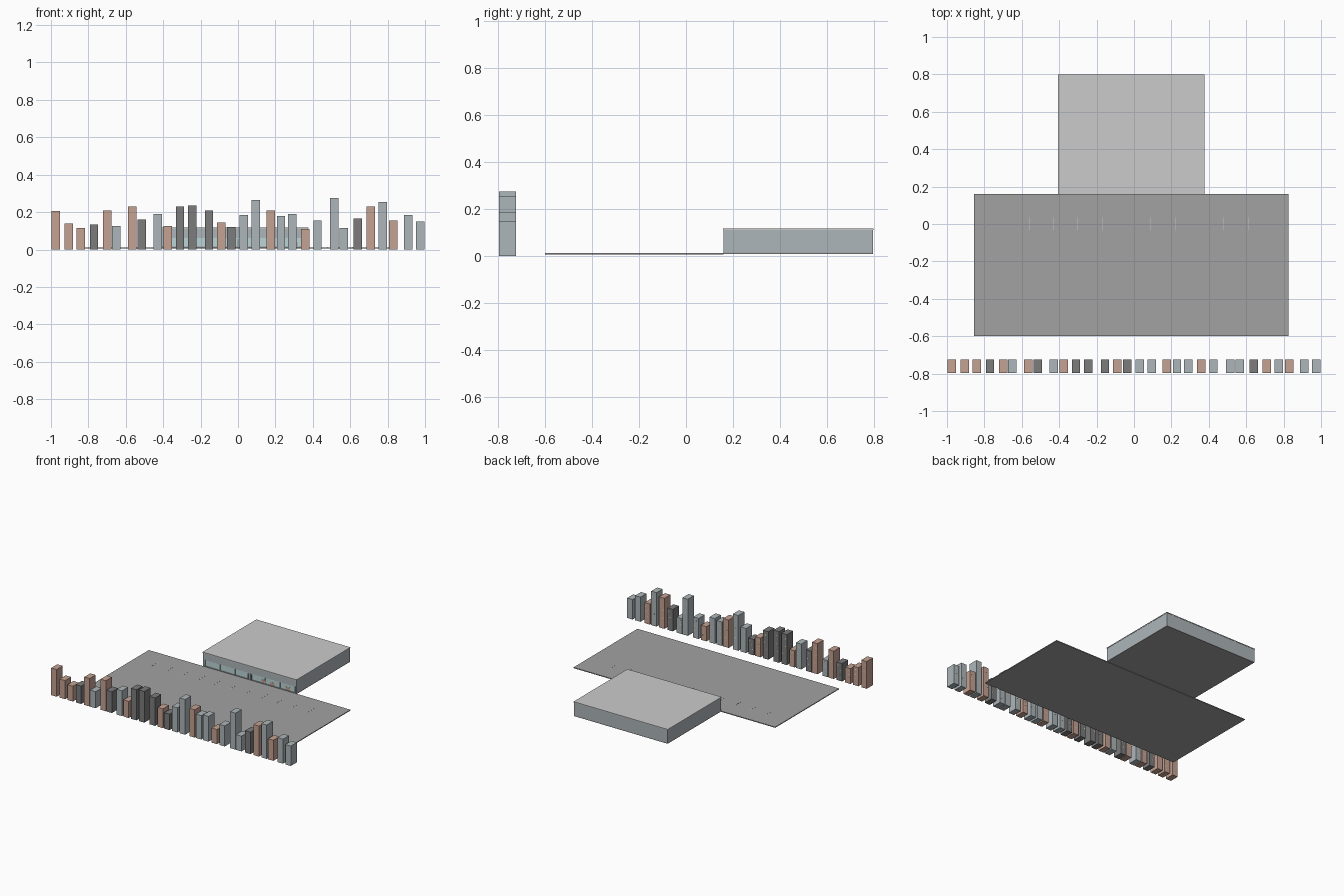
import bpy
import random

random.seed(4)


def material(name, rgb):
    m = bpy.data.materials.new(name)
    m.diffuse_color = (*rgb, 1)
    return m


STEEL = material("blue_grey", (0.42, 0.47, 0.49))
BRICK = material("brick", (0.56, 0.36, 0.29))
DARK = material("dark_grey", (0.2, 0.2, 0.2))
PAVING = material("paving", (0.36, 0.36, 0.36))
GLASS = material("glass", (0.5, 0.66, 0.68))
LAMP = material("lit_window", (0.75, 0.65, 0.4))


def box(name, x0, x1, y0, y1, z0, z1, mat=None):
    bpy.ops.mesh.primitive_cube_add(
        size=1, location=((x0 + x1) / 2, (y0 + y1) / 2, (z0 + z1) / 2))
    ob = bpy.context.object
    ob.name = name
    ob.scale = (x1 - x0, y1 - y0, z1 - z0)
    if mat:
        ob.data.materials.append(mat)
    return ob


# Paved forecourt with painted bay lines
box("forecourt", -0.855, 0.825, -0.6, 0.16, 0.006, 0.012, PAVING)
for i in range(11):
    x = -0.69 + i * 0.13
    box("bay_line", x - 0.001, x + 0.001, -0.035, 0.035, 0.012, 0.0128)

# Hall: floor, walls and roof slab
L, R, F, B = -0.405, 0.375, 0.16, 0.797
box("hall_floor", L, R, F, B, 0.009, 0.016, PAVING)
box("left_wall", L, L + 0.008, F, B, 0.016, 0.112, STEEL)
box("right_wall", R - 0.008, R, F, B, 0.016, 0.112, STEEL)
box("back_wall", L + 0.008, R - 0.008, B - 0.008, B, 0.016, 0.112, STEEL)
box("hall_roof", L - 0.002, R + 0.002, F - 0.002, B + 0.002, 0.112, 0.118)

# Glazed front with header, mullions and display panels
box("front_header", L + 0.008, R - 0.008, F, F + 0.008, 0.062, 0.112, STEEL)
box("front_glass", L + 0.008, R - 0.008, F + 0.004, F + 0.007, 0.016, 0.062, GLASS)
for i in range(7):
    x = L + 0.016 + i * 0.1247
    box("mullion", x - 0.003, x + 0.003, F, F + 0.004, 0.016, 0.062, STEEL)
for x in (-0.03, 0.0):
    box("door_frame", x - 0.002, x + 0.002, F, F + 0.004, 0.016, 0.055, DARK)
for x in (0.1, 0.17, 0.3):
    box("display_panel", x - 0.018, x + 0.018, F + 0.003, F + 0.004, 0.018, 0.04, BRICK)

# Skyline row: (centre x, height) grouped by colour
skyline = {
    BRICK: [(-.975, .205), (-.905, .14), (-.84, .115), (-.70, .21), (-.565, .23),
            (-.375, .125), (-.09, .145), (.175, .21), (.36, .11), (.71, .23), (.83, .155)],
    DARK: [(-.77, .135), (-.515, .16), (-.31, .23), (-.245, .235), (-.155, .21),
           (-.035, .12), (.64, .165)],
    STEEL: [(-.65, .125), (-.43, .19), (.03, .185), (.095, .265), (.23, .18), (.29, .19),
            (.425, .155), (.515, .275), (.565, .115), (.775, .255), (.91, .185), (.975, .15)],
}
for mat, towers in skyline.items():
    for x, h in towers:
        box("tower", x - 0.0225, x + 0.0225, -0.797, -0.725, 0, h, mat)
        # A few small lit windows on the side facing the hall
        for z in (h * 0.35, h * 0.6, h * 0.85):
            wx = x + random.choice((-0.011, 0, 0.011))
            box("tower_window", wx - 0.003, wx + 0.003, -0.726, -0.7245,
                z - 0.004, z + 0.004, LAMP)
